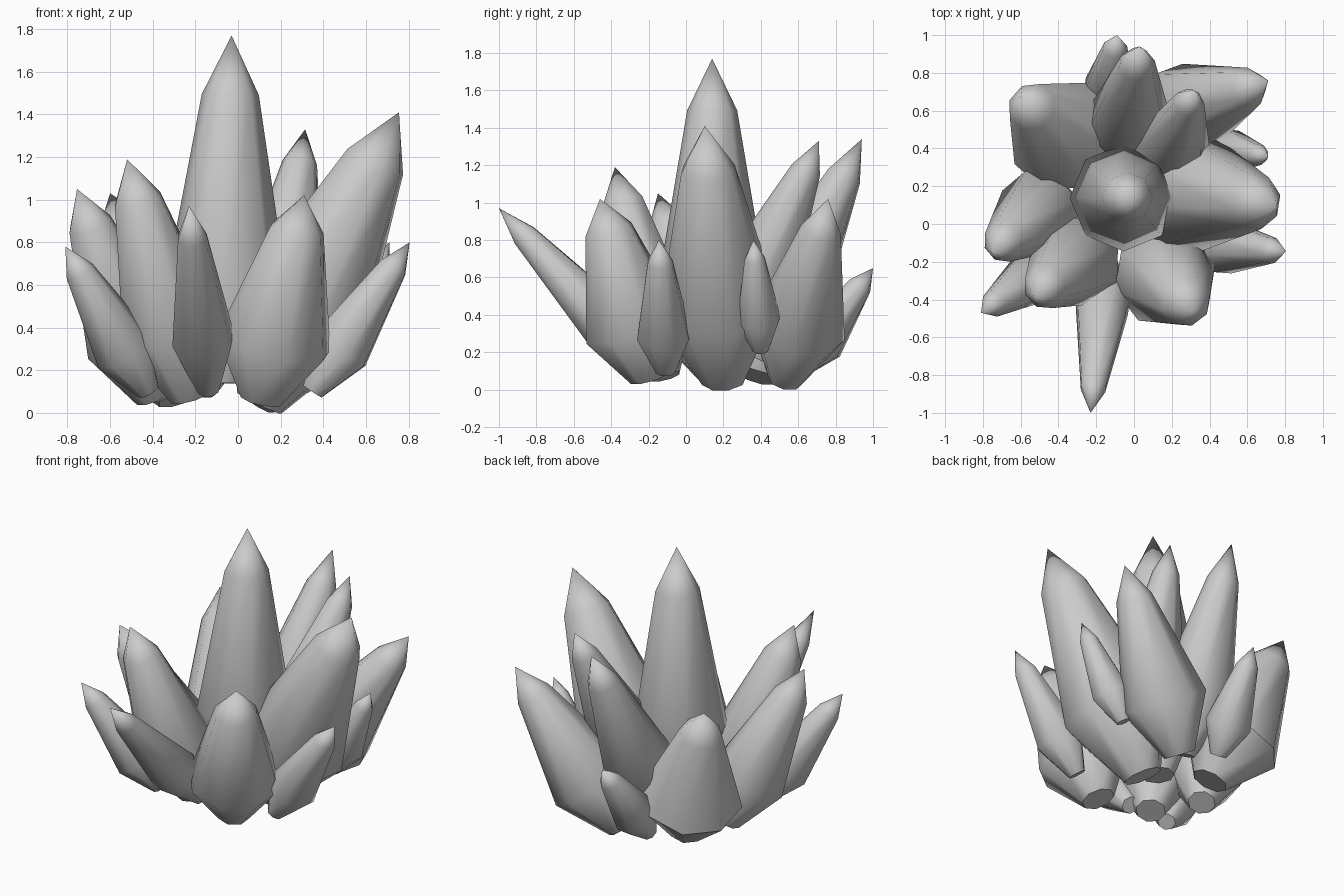
import bpy, bmesh, math
from mathutils import Vector

if "Cube" in bpy.data.objects:
    bpy.data.objects.remove(bpy.data.objects["Cube"])

SIDES = 8


def crystal(name, base, tip, radius, turn=22.5, shoulder=(0.83, 0.47)):
    """Faceted spike: small foot, wide belly, narrowing shoulder, point."""
    base, tip = Vector(base), Vector(tip)
    axis = tip - base
    rot = axis.to_track_quat('Z', 'Y')
    bm = bmesh.new()
    rings = []
    # share of length, share of widest radius
    for t, r in [(0.0, 0.36), (0.28, 1.0), shoulder]:
        ring = []
        for i in range(SIDES):
            a = math.radians(turn) + 2 * math.pi * i / SIDES
            offset = Vector((math.cos(a), math.sin(a), 0)) * radius * r
            ring.append(bm.verts.new(base + axis * t + rot @ offset))
        rings.append(ring)
    point = bm.verts.new(tip)
    bm.faces.new(rings[0][::-1])
    for i in range(SIDES):
        j = (i + 1) % SIDES
        for lo, hi in zip(rings, rings[1:]):
            bm.faces.new((lo[i], lo[j], hi[j], hi[i]))
        bm.faces.new((rings[-1][i], rings[-1][j], point))
    mesh = bpy.data.meshes.new(name)
    bm.to_mesh(mesh)
    bm.free()
    obj = bpy.data.objects.new(name, mesh)
    bpy.context.collection.objects.link(obj)
    bpy.ops.object.select_all(action='DESELECT')
    obj.select_set(True)
    bpy.context.view_layer.objects.active = obj
    bpy.ops.object.shade_smooth_by_angle(angle=math.radians(46))


# tall middle crystal
crystal("center_crystal", (-0.065, 0.14, 0.14), (-0.03, 0.14, 1.77), 0.285, 0)

# large crystals leaning outwards
crystal("right_large_crystal", (0.10, 0.20, 0.045), (0.755, 0.10, 1.41), 0.33,
        shoulder=(0.83, 0.45))
crystal("front_right_crystal", (0.11, -0.20, 0.06), (0.31, -0.46, 1.02), 0.28)
crystal("front_left_crystal", (-0.23, -0.12, 0.07), (-0.52, -0.38, 1.19), 0.25)
crystal("left_crystal", (-0.40, 0.15, 0.07), (-0.755, -0.15, 1.05), 0.23)
crystal("back_left_crystal", (-0.27, 0.38, 0.07), (-0.60, 0.67, 1.03), 0.31,
        shoulder=(0.83, 0.42))
crystal("back_right_crystal", (0.09, 0.53, 0.05), (0.71, 0.76, 1.02), 0.26,
        shoulder=(0.83, 0.42))
crystal("back_crystal", (-0.05, 0.38, 0.17), (0.03, 0.94, 1.34), 0.225,
        shoulder=(0.83, 0.43))
crystal("inner_back_crystal", (0.14, 0.22, 0.22), (0.315, 0.71, 1.33), 0.22,
        shoulder=(0.86, 0.37))

# slim outer crystals
crystal("front_spike", (-0.14, -0.20, 0.11), (-0.23, -1.0, 0.97), 0.15)
crystal("left_front_spike", (-0.42, -0.20, 0.10), (-0.81, -0.47, 0.78), 0.15)
crystal("right_front_spike", (0.35, -0.11, 0.10), (0.805, -0.145, 0.80), 0.15)
crystal("right_back_spike", (0.42, 0.40, 0.21), (0.71, 0.36, 0.80), 0.12)
crystal("rear_spike", (-0.15, 0.60, 0.10), (-0.09, 1.0, 0.65), 0.14)
